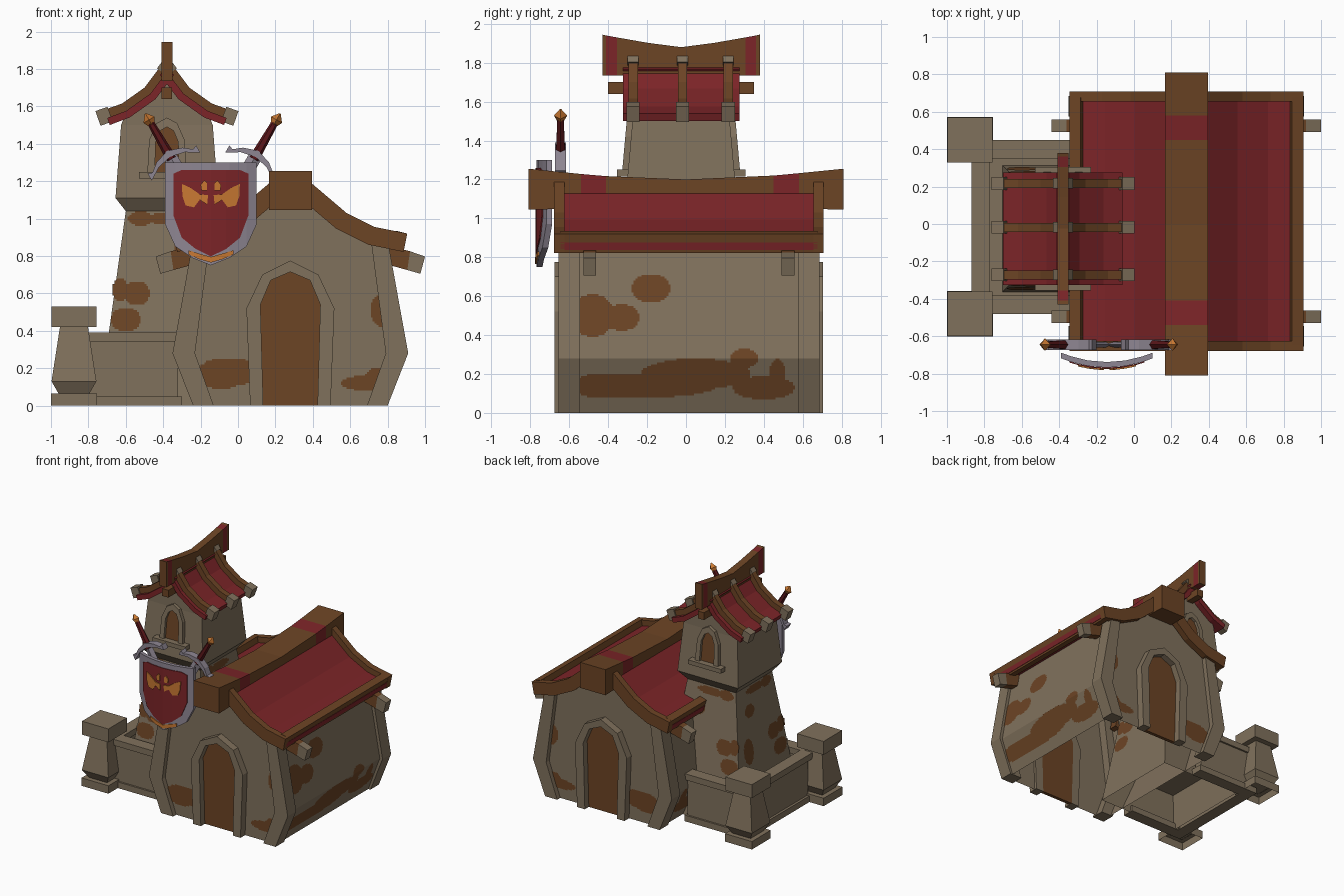
import bpy, bmesh, math

if "Cube" in bpy.data.objects:
    bpy.data.objects.remove(bpy.data.objects["Cube"])

COLOURS = {"stone": (.216, .165, .107), "brown_wood": (.150, .058, .018), "red_roof": (.202, .018, .021),
           "grey_metal": (.270, .238, .287), "orange": (.578, .188, .032), "dark_red": (.102, .008, .010)}
MATS = {}
for key, col in COLOURS.items():
    MATS[key] = bpy.data.materials.new(key)
    MATS[key].diffuse_color = (*col, 1)
S, B, R, G, O, D = COLOURS

HX, HY = .28, .015      # house centre
TX, TY = -.38, -.025    # tower centre


def build(name, verts, faces, mats, fix=True):
    """mats holds one colour name per face"""
    me = bpy.data.meshes.new(name)
    me.from_pydata(verts, [], faces)
    used = list(dict.fromkeys(mats))
    for m in used:
        me.materials.append(MATS[m])
    for p, m in zip(me.polygons, mats):
        p.material_index = used.index(m)
    if fix:
        bm = bmesh.new()
        bm.from_mesh(me)
        bmesh.ops.recalc_face_normals(bm, faces=bm.faces)
        bm.to_mesh(me)
        bm.free()
    ob = bpy.data.objects.new(name, me)
    bpy.context.collection.objects.link(ob)
    return ob


def loft(name, rings, mats, caps=(1, 1), closed=True):
    """Join equal rings of points; mats is one colour or one per segment"""
    n, k = len(rings[0]), len(rings)
    if isinstance(mats, str):
        mats = [mats] * (k - 1)
    faces, cols = [], []
    for i in range(k - 1):
        for j in range(n if closed else n - 1):
            a, b = i * n + j, i * n + (j + 1) % n
            faces.append((a, b, b + n, a + n))
            cols.append(mats[i])
    if caps[0]:
        faces.append(tuple(range(n)))
        cols.append(mats[0])
    if caps[1]:
        faces.append(tuple(range((k - 1) * n, k * n)))
        cols.append(mats[-1])
    return build(name, [p for r in rings for p in r], faces, cols)


def prism(name, pts, y0, y1, mat, closed=True):
    return loft(name, [[(x, y, z) for x, z in pts] for y in (y0, y1)], mat, closed=closed)


def box(name, x0, x1, y0, y1, z0, z1, mat):
    return prism(name, [(x0, z0), (x1, z0), (x1, z1), (x0, z1)], y0, y1, mat)


def stack(name, cx, cy, levels, mat, caps=(0, 1)):
    """Square section body from (half x, half y, z) levels"""
    return loft(name, [[(cx - a, cy - b, z), (cx + a, cy - b, z), (cx + a, cy + b, z), (cx - a, cy + b, z)]
                       for a, b, z in levels], mat, caps)


def offset(path, d):
    out = []
    for i, (x, z) in enumerate(path):
        a, b = path[max(i - 1, 0)], path[min(i + 1, len(path) - 1)]
        tx, tz = b[0] - a[0], b[1] - a[1]
        l = math.hypot(tx, tz)
        out.append((x + tz / l * d, z - tx / l * d))
    return out


def sweep(name, path, t0, t1, y0, y1, mat, cx, sx):
    """Curved roof slab between two depths below the path"""
    loft(name, [[(cx + sx * a, y0, b), (cx + sx * a, y1, b), (cx + sx * c, y1, d), (cx + sx * c, y0, d)]
                for (a, b), (c, d) in zip(offset(path, t0), offset(path, t1))], mat)


def ridge(name, cx, hw, stations, mats):
    loft(name, [[(cx - hw, y, z0), (cx + hw, y, z0), (cx + hw, y, z1), (cx - hw, y, z1)]
                for y, z0, z1 in stations], mats)


def both(half):
    return [(-x, z) for x, z in half] + [(x, z) for x, z in reversed(half) if x]


def arch(name, place, outer, inner, depth):
    u = both(outer) + both(inner)[::-1]
    loft(name + "_frame", [[place(x, z, o) for x, z in u] for o in (-.02, depth)], S)
    loft(name + "_panel", [[place(x, z, o) for x, z in both(inner)] for o in (-.02, .008)], B)


def spots(name, place, blobs, step=.01):
    """Thin patches of bare plaster made of small cells inside ellipses"""
    verts, faces = [], []
    for i in range(-60, 60):
        for j in range(0, 120):
            u, z = (i + .5) * step, (j + .5) * step
            if any(((u - a) / c) ** 2 + ((z - b) / d) ** 2 < 1 for a, b, c, d in blobs):
                k = len(verts)
                verts += [place(i * step, j * step), place((i + 1) * step, j * step),
                          place((i + 1) * step, (j + 1) * step), place(i * step, (j + 1) * step)]
                faces.append((k, k + 1, k + 2, k + 3))
    build(name, verts, faces, [B] * len(faces), fix=False)


# House walls, open underneath
wall = both([(.5, 0), (.605, .28), (.5, .86), (.41, .885), (.28, .965), (.1, 1.07)])
prism("house_walls", [(HX + x, z) for x, z in wall], HY - .63, HY + .63, S, closed=False)


def wall_half(z):
    return .5 + .105 * z / .28 if z < .28 else .605 - .105 * (z - .28) / .58


PILLAR = [(.52, 0), (.63, .28), (.525, .86), (.43, .89), (.51, .28), (.41, 0)]
ROOF = [(.10, 1.20), (.30, 1.03), (.45, .955), (.625, .92)]
FRONT_SPOTS = [(-.37, .17, .13, .08), (-.28, .18, .12, .07), (.4, .12, .13, .04), (.46, .15, .06, .05),
               (.49, .51, .06, .09)]
SIDE_SPOTS = [(-.48, .5, .11, .11), (-.33, .49, .09, .07), (-.18, .64, .1, .075), (-.2, .14, .36, .06),
              (.05, .2, .28, .08), (-.42, .14, .16, .065), (.4, .13, .16, .06), (.3, .28, .07, .05),
              (.47, .2, .04, .08)]
for s in (-1, 1):
    # Corner pillars, doors and plaster patches
    for sx in (-1, 1):
        ya, yb = HY + s * .56, HY + s * .67
        prism("corner_pillar", [(HX + sx * x, z) for x, z in PILLAR], ya, yb, S)
        sweep("roof_barge_board", ROOF, 0, .1, HY + s * .64, HY + s * .693, B, HX, sx)
        yb = HY + s * .51
        loft("eave_bracket", [[(HX + sx * x, yb - .033, z0), (HX + sx * x, yb + .033, z0),
                               (HX + sx * x2, yb + .033, z1), (HX + sx * x2, yb - .033, z1)]
                              for x, z0, x2, z1 in ((.48, .765, .5, .86), (.625, .725, .64, .825),
                                                    (.695, .705, .72, .797))], [B, S])
    arch("door", lambda u, z, o: (HX + u, HY + s * (.63 + o), z),
         [(.215, 0), (.235, .52), (.15, .70), (0, .775)], [(.145, 0), (.16, .54), (.105, .67), (0, .715)], .06)
    spots("end_wall_patch", lambda u, z: (HX + u, HY + s * .634, z), FRONT_SPOTS)
    spots("side_wall_patch", lambda u, z: (HX + s * (wall_half(z) + .004), u, z), SIDE_SPOTS)
    # Main roof slopes
    sweep("roof_slope", ROOF, .045, .085, HY - .66, HY + .66, R, HX, s)
    sweep("eave_board", [(.565, .935), (.625, .92)], 0, .1, HY - .66, HY + .66, B, HX, s)
ridge("roof_ridge", HX, .115, [(-.81, 1.045, 1.255), (-.54, 1.05, 1.228), (-.41, 1.05, 1.217), (0, 1.05, 1.2),
                               (.45, 1.05, 1.22), (.58, 1.05, 1.232), (.81, 1.045, 1.255)], [B, R, B, B, R, B])

# Tower
stack("tower_body", TX, TY, [(.365, .38, 0), (.22, .235, 1.04), (.275, .285, 1.11), (.245, .25, 1.5)], S)
prism("tower_gable", [(TX + x, z) for x, z in both([(.245, 1.5), (.225, 1.55), (.1, 1.64), (.03, 1.74)])],
      TY - .25, TY + .25, S)
TOWER_SPOTS = [(-.22, .46, .08, .065), (-.16, .6, .07, .065), (-.25, .62, .04, .06), (-.14, 1.0, .07, .04),
               (0, 1.0, .12, .03), (.17, .55, .06, .1), (.1, .85, .06, .05)]
TROOF = [(.03, 1.82), (.12, 1.70), (.24, 1.615), (.375, 1.567)]
for s in (-1, 1):
    slope = lambda z: .224 + (1.04 - z) * .14
    spots("tower_patch", lambda u, z: (TX + u, TY + s * (slope(z) + .015), z), TOWER_SPOTS)
    spots("tower_side_patch", lambda u, z: (TX + s * slope(z), TY + u, z), TOWER_SPOTS)
    arch("tower_window", lambda u, z, o: (TX + u, TY + s * (.285 - (z - 1.11) * .09 + o), z),
         [(.105, 1.24), (.095, 1.42), (.055, 1.51), (0, 1.54)], [(.065, 1.24), (.06, 1.41), (.035, 1.47), (0, 1.49)],
         .03)
    ya, yb = TY + s * .25, TY + s * .33
    box("window_sill", TX - .15, TX + .15, min(ya, yb), max(ya, yb), 1.215, 1.25, S)
    # Tower roof slope with three ribs per side
    sweep("tower_roof_slope", TROOF[:3] + [(.335, 1.58)], .045, .085, TY - .3, TY + .3, R, TX, s)
    for y in (-.247, .007, .242):
        sweep("roof_rib", TROOF, 0, .06, TY + y - .024, TY + y + .024, B, TX, s)
        sweep("rib_end_cap", [(.315, 1.59), (.38, 1.567)], -.008, .075, TY + y - .034, TY + y + .034, S, TX, s)
        sweep("rib_top_cap", [(.02, 1.838), (.048, 1.80)], -.006, .04, TY + y - .028, TY + y + .028, S, TX, s)
ridge("tower_ridge", TX, .03, [(TY + y, 1.735, z) for y, z in
                               ((-.405, 1.945), (-.385, 1.94), (-.33, 1.93), (-.17, 1.902), (0, 1.88),
                                (.17, 1.902), (.33, 1.93), (.385, 1.94), (.405, 1.945))],
      [B, R, B, B, B, B, R, B])
box("tower_cross_beam", TX - .028, TX + .028, TY - .375, TY + .375, 1.64, 1.70, B)

# Walled yard
for nm, x0, x1, y0, y1 in (("front", -.87, -.3, -.48, -.38), ("back", -.87, -.3, .35, .45),
                           ("left", -.87, -.77, -.38, .35)):
    box("yard_wall_" + nm, x0 + .02, x1 - .02, y0 + .015, y1 - .015, 0, .34, S)
    box("yard_coping_" + nm, x0, x1, y0, y1, .34, .39, S)
    box("yard_footing_" + nm, x0, x1, y0, y1, 0, .05, S)
box("yard_floor", -.78, -.3, -.39, .36, .28, .30, S)
for y in (-.48, .45):
    stack("post_foot", -.877, y, [(.122, .122, 0), (.122, .122, .065)], S)
    stack("post_body", -.877, y, [(.08, .08, .06), (.12, .12, .13), (.075, .075, .42)], S)
    stack("post_cap", -.877, y, [(.12, .12, .42), (.12, .12, .53)], S, (1, 1))

# Shield, bent about its vertical middle
SX = -.145


def shield_y(dx):
    return -.768 + .05 * (dx / .245) ** 2


def shield_plate(name, cols, out, back, mat):
    loft(name, [[(SX + dx, shield_y(dx) - out, zt), (SX + dx, shield_y(dx) - out, zb),
                 (SX + dx, shield_y(dx) + back, zb), (SX + dx, shield_y(dx) + back, zt)]
                for dx, zt, zb in cols], mat)


edge = [(-.245, .97), (-.19, .85), (-.1, .79), (0, .75), (.1, .79), (.19, .85), (.245, .97)]
shield_plate("shield_rim", [(x, 1.3, z) for x, z in edge], 0, .03, G)
shield_plate("shield_face", [(x * .82, 1.26 - (.02 if abs(x) > .2 else 0), z + .048) for x, z in edge], .006, 0, R)
shield_plate("shield_trim", [(-.12, .83, .808), (-.06, .812, .782), (0, .795, .765), (.06, .812, .782),
                             (.12, .83, .808)], .008, 0, O)
for s in (-1, 1):
    for nm, pts in (("shield_blotch", [(.155, 1.185), (.11, 1.165), (.06, 1.13), (.015, 1.125), (.02, 1.075),
                                       (.06, 1.1), (.09, 1.06), (.135, 1.07), (.152, 1.12)]),
                    ("shield_spot", [(.02, 1.15), (.05, 1.15), (.055, 1.18), (.035, 1.205), (.02, 1.19)])):
        loft(nm, [[(SX + s * x, shield_y(x) - o, z) for x, z in pts] for o in (.003, .013)], O)

    # Crossed swords behind the shield
    def at(a, b, y):
        return (-.135 + s * (.345 - .5 * a - .866 * b), -.645 + y, 1.535 - .866 * a + .5 * b)

    def turned(name, rings, n, mat):
        loft(name, [[at(a, r * math.cos(t * math.tau / n), r * math.sin(t * math.tau / n)) for t in range(n)]
                    for a, r in rings], mat)

    turned("sword_pommel", [(-.03, .004), (.008, .034), (.045, .015)], 4, O)
    turned("sword_grip", [(.03, .019), (.25, .028)], 6, D)
    loft("sword_guard", [[at(a - h, b, -.028), at(a + h, b, -.028), at(a + h, b, .028), at(a - h, b, .028)]
                         for a, b, h in ((.275, -.15, .022), (.272, -.125, .01), (.24, -.08, .014), (.218, 0, .018),
                                         (.24, .08, .014), (.272, .125, .01), (.275, .15, .022))], G)
    loft("sword_blade", [[at(a, -h, 0), at(a, 0, -.014), at(a, h, 0), at(a, 0, .014)]
                         for a, h in ((.22, .036), (.68, .036), (.75, .003))], G)

for m in bpy.data.materials:
    if m.users and not m.is_grease_pencil:
        m.use_nodes = True
        m.node_tree.nodes["Principled BSDF"].inputs["Base Color"].default_value = m.diffuse_color
